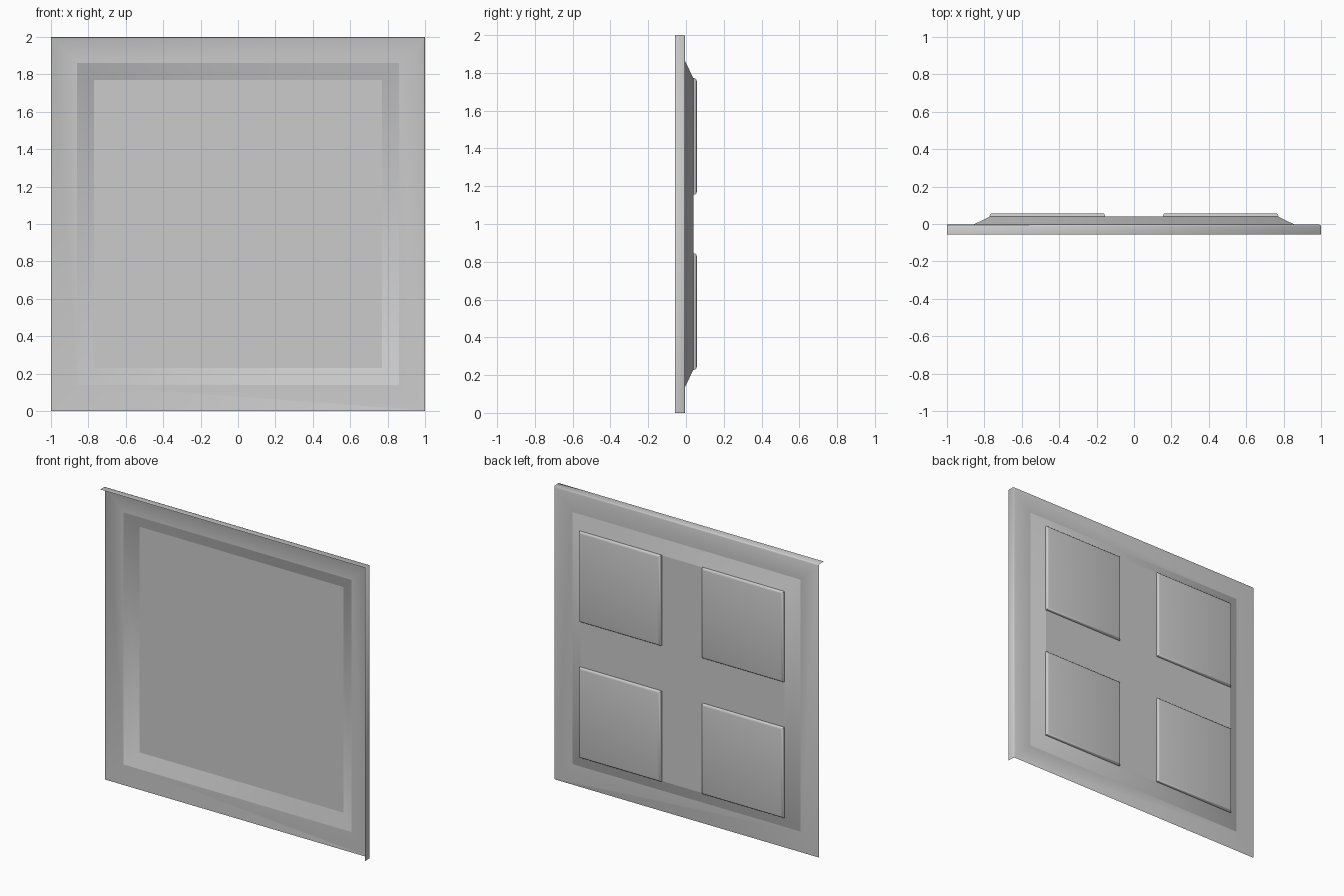
import bpy, bmesh
from mathutils import Vector

if "Cube" in bpy.data.objects:
    bpy.data.objects.remove(bpy.data.objects["Cube"])

Y_LIP, Y_FRAME, Y_RECESS, Y_PAD = -0.057, -0.004, 0.04, 0.057


def finish(bm, name, angle=None):
    mesh = bpy.data.meshes.new(name)
    bm.to_mesh(mesh)
    bm.free()
    obj = bpy.data.objects.new(name, mesh)
    bpy.context.collection.objects.link(obj)
    for p in mesh.polygons:
        p.use_smooth = True
    if angle:
        bpy.ops.object.select_all(action='DESELECT')
        obj.select_set(True)
        bpy.context.view_layer.objects.active = obj
        bpy.ops.object.shade_smooth_by_angle(angle=angle)
    return obj


# Pressed sheet: flat border, sloped walls and recessed field as nested rings
bm = bmesh.new()
corners = [(-1, -1), (1, -1), (1, 1), (-1, 1)]
rings = [[bm.verts.new((r * sx, y, 1 + r * sz)) for sx, sz in corners]
         for r, y in ((1.0, Y_FRAME), (0.86, Y_FRAME), (0.77, Y_RECESS))]
for outer, inner in zip(rings, rings[1:]):
    for i in range(4):
        j = (i + 1) % 4
        bm.faces.new((outer[i], inner[i], inner[j], outer[j]))
bm.faces.new(rings[2][::-1])

# Crisp creases around the slope
for ring in rings[1:]:
    for i in range(4):
        bm.edges.get((ring[i], ring[(i + 1) % 4])).smooth = False

# Folded lip along the right and top edges only
o = rings[0]
folds = [bm.edges.get((o[1], o[2])), bm.edges.get((o[2], o[3]))]
ext = bmesh.ops.extrude_edge_only(bm, edges=folds)
for v in ext["geom"]:
    if isinstance(v, bmesh.types.BMVert):
        v.co.y = Y_LIP
bmesh.ops.recalc_face_normals(bm, faces=bm.faces[:])
bmesh.ops.bevel(bm, geom=folds, offset=0.008, segments=2, profile=0.5,
                affect='EDGES')
finish(bm, "pressed_panel")


# Four raised pads on the back
def pad(name, sx, sz):
    bm = bmesh.new()
    lo, hi = 0.155, 0.772
    size, mid = hi - lo, (hi + lo) / 2
    bmesh.ops.create_cube(bm, size=1)
    for v in bm.verts:
        v.co = Vector((sx * mid + v.co.x * size,
                       Y_PAD if v.co.y > 0 else Y_RECESS,
                       1 + sz * mid + v.co.z * size))
    base = [f for f in bm.faces if f.normal.y < -0.5 or
            all(abs(v.co.y - Y_RECESS) < 1e-5 for v in f.verts)]
    bmesh.ops.delete(bm, geom=base, context='FACES_ONLY')
    rim = [e for e in bm.edges
           if all(abs(v.co.y - Y_PAD) < 1e-5 for v in e.verts)]
    bmesh.ops.bevel(bm, geom=rim, offset=0.014, segments=3, profile=0.5,
                    affect='EDGES')
    finish(bm, name, 0.6)


for sx, side in ((-1, "left"), (1, "right")):
    for sz, level in ((-1, "lower"), (1, "upper")):
        pad(f"pad_{level}_{side}", sx, sz)
